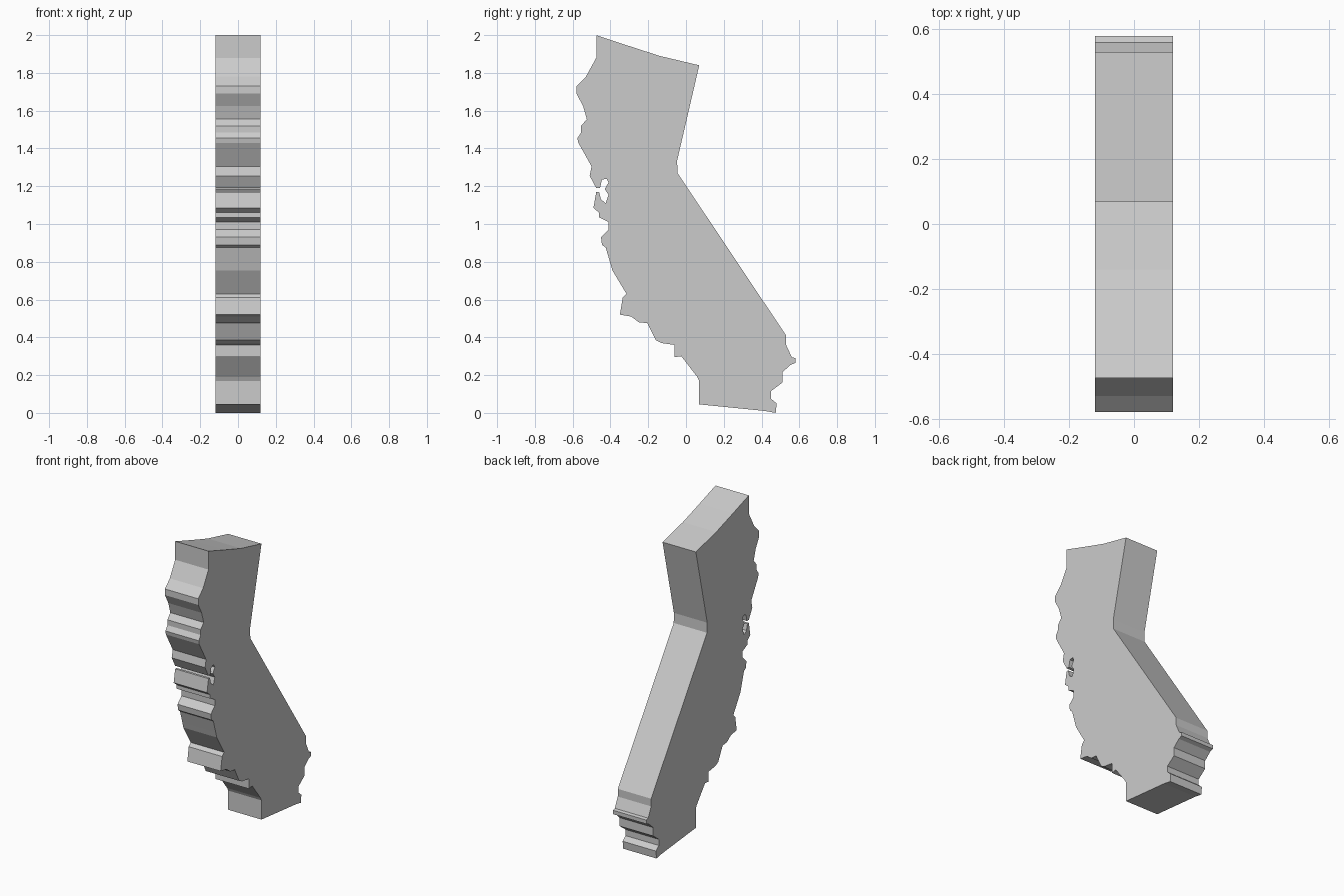
import bpy
import bmesh

HALF_THICKNESS = 0.12

# Straight inland borders (y, z): top edge, angled back edge
inland = [(-0.475, 2.0), (-0.31, 1.945), (-0.14, 1.89), (0.07, 1.84),
          (-0.047, 1.335), (-0.045, 1.27), (0.53, 0.41)]

# Wavy lower right edge and flat bottom
river = [(0.53, 0.36), (0.56, 0.295), (0.58, 0.29), (0.58, 0.265), (0.555, 0.255),
         (0.51, 0.215), (0.51, 0.16), (0.45, 0.115), (0.45, 0.075), (0.48, 0.05),
         (0.475, 0.0), (0.42, 0.01), (0.07, 0.045)]

# Coast going up from the bottom left corner
south_coast = [(0.07, 0.17), (0.06, 0.19), (-0.025, 0.30), (-0.06, 0.295), (-0.06, 0.36),
               (-0.13, 0.37), (-0.16, 0.385), (-0.205, 0.475), (-0.25, 0.48), (-0.29, 0.51),
               (-0.35, 0.52), (-0.335, 0.61), (-0.315, 0.63), (-0.39, 0.755), (-0.40, 0.79),
               (-0.425, 0.875), (-0.445, 0.89), (-0.45, 0.93), (-0.41, 0.97), (-0.41, 1.01),
               (-0.46, 1.035), (-0.46, 1.06), (-0.49, 1.085), (-0.475, 1.17)]

# Narrow inlet opening into a small bay
bay = [(-0.46, 1.17), (-0.45, 1.13), (-0.425, 1.11), (-0.41, 1.155), (-0.43, 1.185),
       (-0.41, 1.22), (-0.42, 1.24), (-0.445, 1.235), (-0.455, 1.19), (-0.475, 1.19)]

north_coast = [(-0.51, 1.255), (-0.50, 1.305), (-0.57, 1.43), (-0.575, 1.455), (-0.555, 1.485),
               (-0.555, 1.52), (-0.525, 1.555), (-0.545, 1.625), (-0.58, 1.69), (-0.58, 1.73),
               (-0.53, 1.78), (-0.475, 1.88)]

outline = inland + river + south_coast + bay + north_coast

# Extruded slab
bm = bmesh.new()
face = bm.faces.new([bm.verts.new((-HALF_THICKNESS, y, z)) for y, z in outline])
result = bmesh.ops.extrude_face_region(bm, geom=[face])
moved = [g for g in result["geom"] if isinstance(g, bmesh.types.BMVert)]
bmesh.ops.translate(bm, verts=moved, vec=(2 * HALF_THICKNESS, 0, 0))
bmesh.ops.recalc_face_normals(bm, faces=bm.faces)
bmesh.ops.triangulate(bm, faces=[f for f in bm.faces if len(f.verts) > 4])

mesh = bpy.data.meshes.new("map_slab")
bm.to_mesh(mesh)
bm.free()
bpy.context.collection.objects.link(bpy.data.objects.new("map_slab", mesh))
